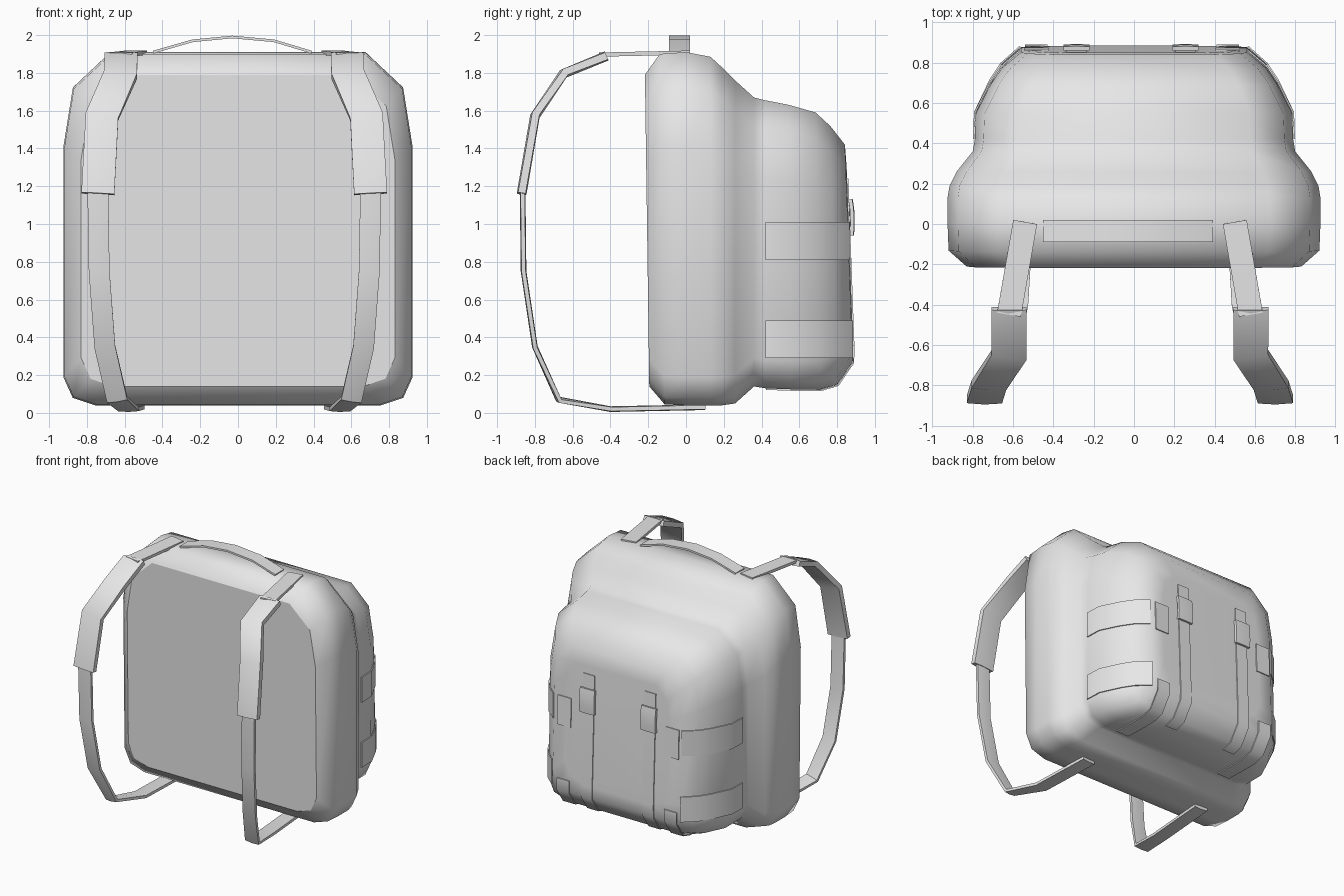
import bpy
import bmesh
import math
from mathutils import Vector

cube = bpy.data.objects.get("Cube")
if cube:
    bpy.data.objects.remove(cube, do_unlink=True)

# One grey fabric
GREY = (0.8, 0.8, 0.8, 1)
fabric = bpy.data.materials.new("grey_fabric")
fabric.use_nodes = True
fabric.diffuse_color = GREY
for node in fabric.node_tree.nodes:
    if node.type == "BSDF_PRINCIPLED":
        node.inputs["Base Color"].default_value = GREY

X, Y, Z = Vector((1, 0, 0)), Vector((0, 1, 0)), Vector((0, 0, 1))
SIDES = (("right", -1), ("left", 1))

# Body stations from the flat panel to the pocket: y, half width, bottom, top
STATIONS = [
    (-0.205, 0.83, 0.14, 1.79),
    (-0.125, 0.92, 0.045, 1.90),
    (0.0, 0.925, 0.04, 1.91),
    (0.13, 0.925, 0.04, 1.885),
    (0.19, 0.915, 0.04, 1.83),
    (0.26, 0.88, 0.05, 1.76),
    (0.36, 0.80, 0.14, 1.67),
    (0.42, 0.79, 0.13, 1.655),
    (0.55, 0.785, 0.125, 1.63),
    (0.70, 0.71, 0.125, 1.59),
    (0.78, 0.655, 0.15, 1.52),
    (0.86, 0.56, 0.27, 1.42),
    (0.865, 0.45, 0.36, 1.30),
]
POCKET = STATIONS[7:12]


def lean(y, z):
    """Shift y so the two end faces slope a little with height."""
    slope = 0.036 * min(1, max(0, (y - 0.5) / 0.36))
    if y < -0.1:
        slope = 0.014
    return y + slope * (0.9 - z)


def loft(name, rings, sharp_angle):
    """Skin closed rings of points and cap both ends."""
    bm = bmesh.new()
    loops = [[bm.verts.new(p) for p in ring] for ring in rings]
    count = len(rings[0])
    for a, b in zip(loops, loops[1:]):
        for i in range(count):
            j = (i + 1) % count
            bm.faces.new((a[i], a[j], b[j], b[i]))
    first = bm.faces.new(loops[0])
    bm.faces.new(loops[-1])
    bmesh.ops.recalc_face_normals(bm, faces=bm.faces)
    for face in bm.faces:
        face.smooth = True
    for edge in bm.edges:
        edge.smooth = edge.calc_face_angle(0) < math.radians(sharp_angle)
    first.smooth = False
    for edge in first.edges:
        edge.smooth = False
    mesh = bpy.data.meshes.new(name)
    bm.to_mesh(mesh)
    bm.free()
    mesh.materials.append(fabric)
    obj = bpy.data.objects.new(name, mesh)
    bpy.context.collection.objects.link(obj)
    return obj


def ribbon(name, path, width, thick, across=X, bulge=0.0):
    """Flat strap along a path, its width lying along 'across'."""
    pts = [Vector(p) for p in path]
    rings = []
    for i, p in enumerate(pts):
        ahead = pts[min(i + 1, len(pts) - 1)]
        behind = pts[max(i - 1, 0)]
        tangent = (ahead - behind).normalized()
        side = (across - tangent * across.dot(tangent)).normalized()
        up = tangent.cross(side)
        w, t = side * width / 2, up * thick / 2
        dome = t + up * bulge
        rings.append([p - w - t, p - dome, p + w - t,
                      p + w + t, p + dome, p - w + t])
    return loft(name, rings, 45)


def body_ring(y, w, low, high):
    h = high - low
    half = [(w - 0.17, low), (w - 0.05, low + 0.04), (w, low + 0.15),
            (w, high - 0.27 * h), (w * 0.945, high - 0.1 * h), (w * 0.73, high)]
    outline = half + [(-x, z) for x, z in reversed(half)]
    return [(x, lean(y, z), z) for x, z in outline]


# Main bag with its rounded rear pocket
loft("bag_body", [body_ring(*s) for s in STATIONS], 75)

# Carrying handle on top
ribbon("top_handle", [(-0.45, -0.035, 1.91), (-0.24, -0.035, 1.97),
                      (-0.03, -0.035, 1.99), (0.19, -0.035, 1.97),
                      (0.39, -0.035, 1.91)], 0.11, 0.014, Y)

# Shoulder straps: top webbing, padded section, lower webbing
WEBBING = [(0.52, 0.01, 1.907), (0.60, -0.45, 1.897)]
PAD = [(0.60, -0.42, 1.89), (0.60, -0.65, 1.795),
       (0.70, -0.80, 1.57), (0.722, -0.87, 1.16)]
LOWER = [(0.722, -0.865, 1.18), (0.715, -0.86, 0.75), (0.685, -0.80, 0.35),
         (0.62, -0.675, 0.07), (0.56, -0.40, 0.02), (0.53, 0.10, 0.03)]

for label, s in SIDES:
    def mirrored(path):
        return [(s * x - 0.02, y, z) for x, y, z in path]

    ribbon(label + "_strap_webbing", mirrored(WEBBING), 0.12, 0.022)
    ribbon(label + "_strap_pad", mirrored(PAD), 0.175, 0.04, X, 0.006)
    ribbon(label + "_lower_strap", mirrored(LOWER), 0.11, 0.022, X, 0.004)

    # Bands wrapped round the pocket side
    for level, z in (("lower", 0.39), ("upper", 0.91)):
        band = [(s * (w + 0.005), lean(y, z) + 0.002, z)
                for y, w, low, high in POCKET]
        ribbon(f"{label}_{level}_side_band", band, 0.2, 0.008, Z)

    # Webbing running down the pocket and under its bottom edge
    under = [(lean(y, low) + 0.004, low - 0.004)
             for y, w, low, high in reversed(POCKET)]
    x = s * 0.27 - 0.015
    down = [(lean(0.868, z), z) for z in (1.24, 0.9, 0.36)] + under[:3]
    ribbon(label + "_pocket_strap", [(x, y, z) for y, z in down], 0.1, 0.008)

    # Buckle on the webbing
    buckle = [(x, lean(0.878, z) + d, z)
              for z, d in ((1.13, 0.0), (1.08, 0.006), (1.0, 0.006), (0.94, 0.0))]
    ribbon(label + "_buckle", buckle, 0.13, 0.02, X, 0.003)

    # Flat patch and bottom corner strap beside the webbing
    x = s * 0.475 - 0.01
    ribbon(label + "_patch", [(x, lean(0.868, z), z) for z in (1.01, 0.78)],
           0.12, 0.008)
    corner = [(lean(0.868, 0.36), 0.36)] + under
    ribbon(label + "_corner_strap", [(x, y, z) for y, z in corner], 0.11, 0.008)
